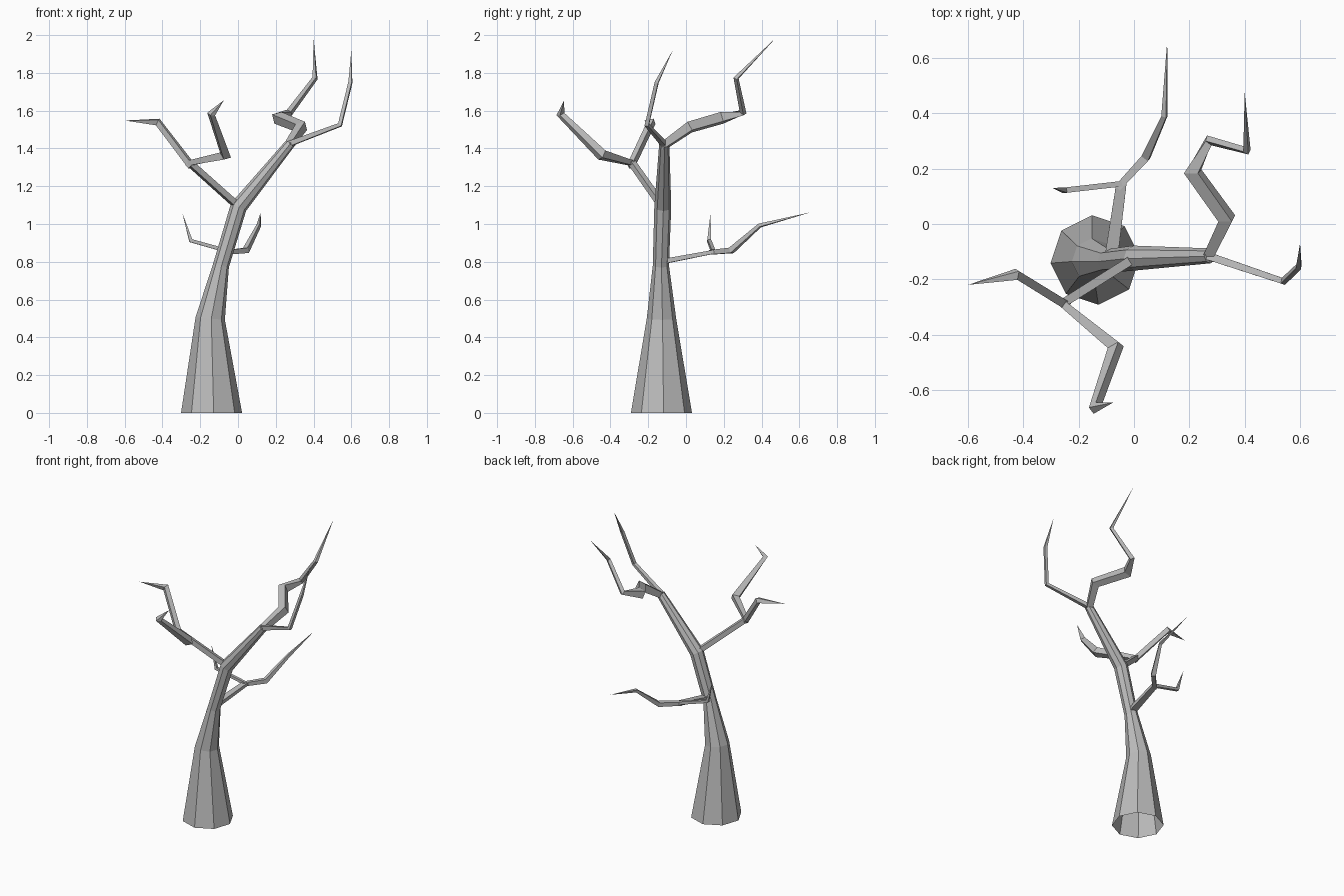
import bpy, bmesh, math
from mathutils import Vector

cube = bpy.data.objects.get("Cube")
if cube:
    bpy.data.objects.remove(cube, do_unlink=True)

bark = bpy.data.materials.new("grey bark")
bark.use_nodes = True
grey = (0.5, 0.5, 0.5, 1)
bark.diffuse_color = grey
bark.node_tree.nodes["Principled BSDF"].inputs["Base Color"].default_value = grey


def limb(name, path, sides=4, squash=1.0, turn=45, start=None, tip=True):
    """Flat-faced tapering tube through (x, y, z, radius); a tip ends in a point."""
    pts = [Vector(p[:3]) for p in path]
    dirs = [(b - a).normalized() for a, b in zip(pts, pts[1:])]
    side = dirs[0].cross(Vector((0, 0, 1)))
    if start:
        side = Vector((1, 0, 0))
    bm = bmesh.new()
    rings = []
    for i, p in enumerate(path):
        before, after = dirs[max(i - 1, 0)], dirs[min(i, len(dirs) - 1)]
        tangent = (before + after).normalized()
        if i == 0 and start:
            tangent = Vector(start)
        side = (side - tangent * side.dot(tangent)).normalized()
        up = tangent.cross(side)
        if tip and i == len(path) - 1:
            rings.append([bm.verts.new(pts[i])] * sides)
            continue
        ring = []
        for k in range(sides):
            a = math.radians(turn) + math.tau * k / sides
            ring.append(bm.verts.new(pts[i] + p[3] * (side * math.cos(a) + up * squash * math.sin(a))))
        rings.append(ring)
    for low, high in zip(rings, rings[1:]):
        for k in range(sides):
            n = (k + 1) % sides
            quad = [low[k], low[n], high[n], high[k]]
            bm.faces.new(list(dict.fromkeys(quad)))
    if not tip:
        bm.faces.new(rings[-1])
    mesh = bpy.data.meshes.new(name)
    bm.to_mesh(mesh)
    bm.free()
    mesh.materials.append(bark)
    obj = bpy.data.objects.new(name, mesh)
    bpy.context.collection.objects.link(obj)
    return obj


# Trunk, open underneath
limb("trunk", [(-.14, -.13, 0, .162), (-.147, -.13, .5, .078), (-.09, -.133, .78, .043),
               (.003, -.123, 1.09, .045), (.275, -.115, 1.425, .027)],
     sides=8, turn=4, start=(0, 0, 1), tip=False)

# Crown: outer twig and crooked back branch
limb("crown_outer_branch", [(.26, -.113, 1.42, .02), (.54, -.207, 1.525, .015),
                            (.595, -.155, 1.75, .013), (.6, -.07, 1.92, 0)])
limb("crown_back_branch", [(.265, -.125, 1.41, .026), (.335, .02, 1.513, .036),
                           (.212, .19, 1.562, .037), (.272, .302, 1.59, .02),
                           (.408, .265, 1.772, .015), (.4, .475, 1.985, 0)])

# Right-hand branch with two forks
limb("right_branch", [(.01, -.118, 1.085, .023), (-.258, -.287, 1.325, .022)], tip=False)
limb("right_outer_fork", [(-.245, -.293, 1.305, .022), (-.425, -.182, 1.54, .023),
                          (-.6, -.22, 1.548, 0)])
limb("right_front_fork", [(-.27, -.278, 1.32, .018), (-.066, -.445, 1.365, .032),
                          (-.142, -.665, 1.582, .022), (-.075, -.645, 1.655, 0)])

# Low back branch with two forks
limb("back_branch", [(-.085, -.14, .798, .034), (-.045, .15, .853, .026)],
     squash=.55, tip=False)
limb("back_long_fork", [(-.06, .13, .85, .017), (.042, .24, .86, .021),
                        (.11, .39, .992, .013), (.12, .66, 1.062, 0)])
limb("back_side_fork", [(-.03, .147, .85, .014), (-.25, .122, .912, .014),
                        (-.295, .13, 1.06, 0)])
